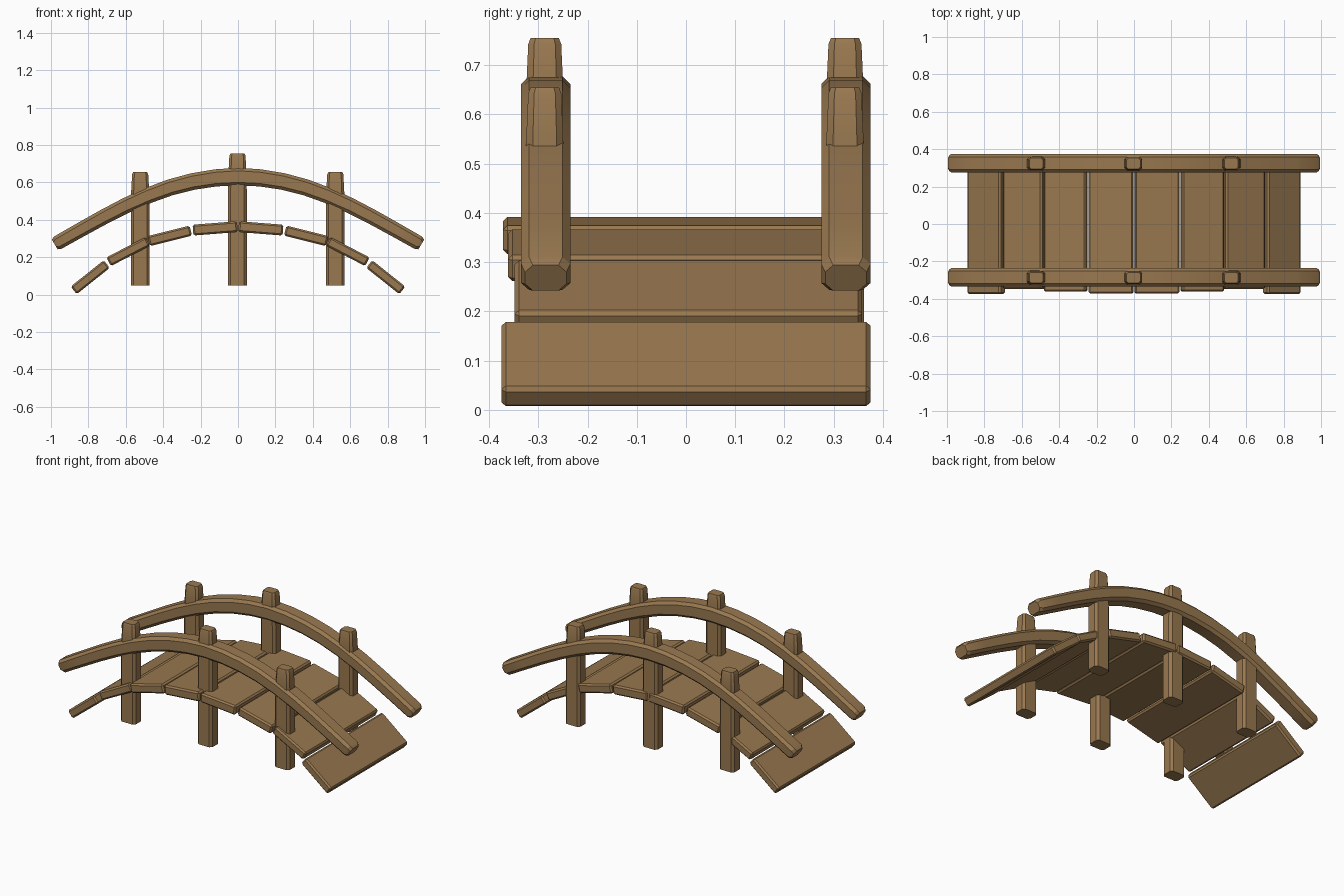
import bpy, bmesh, math
from mathutils import Matrix, Vector

if "Cube" in bpy.data.objects:
    bpy.data.objects.remove(bpy.data.objects["Cube"])

wood = bpy.data.materials.new("wood")
wood.diffuse_color = (0.32, 0.19, 0.08, 1)
wood.use_nodes = True
wood.node_tree.nodes["Principled BSDF"].inputs["Base Color"].default_value = wood.diffuse_color


def finish(name, bm, angle=30):
    bmesh.ops.recalc_face_normals(bm, faces=bm.faces[:])
    mesh = bpy.data.meshes.new(name)
    bm.to_mesh(mesh)
    bm.free()
    mesh.materials.append(wood)
    ob = bpy.data.objects.new(name, mesh)
    bpy.context.collection.objects.link(ob)
    bpy.ops.object.select_all(action='DESELECT')
    ob.select_set(True)
    bpy.context.view_layer.objects.active = ob
    bpy.ops.object.shade_smooth_by_angle(angle=math.radians(angle))
    return ob


def octagon(w, h, c):
    # rectangle w x h with corners cut by c
    a, b = w / 2, h / 2
    return [(a, -b + c), (a, b - c), (a - c, b), (-a + c, b),
            (-a, b - c), (-a, -b + c), (-a + c, -b), (a - c, -b)]


def loft(name, rings, angle=30):
    bm = bmesh.new()
    loops = [[bm.verts.new(p) for p in ring] for ring in rings]
    for r, s in zip(loops, loops[1:]):
        for i in range(len(r)):
            j = (i + 1) % len(r)
            bm.faces.new((r[i], r[j], s[j], s[i]))
    bm.faces.new(loops[0])
    bm.faces.new(loops[-1])
    return finish(name, bm, angle)


# deck planks: x, z, tilt (degrees), length along the arch, thickness, y min, y max
planks = [(0.790, 0.093, 38.5, 0.226, 0.052, -0.375, 0.375),
          (0.587, 0.230, 27.5, 0.236, 0.052, -0.348, 0.358),
          (0.365, 0.314, 14.0, 0.232, 0.055, -0.362, 0.362),
          (0.122, 0.354, 4.5, 0.238, 0.058, -0.372, 0.368)]
for side, label in ((-1, "left"), (1, "right")):
    for n, (x, z, tilt, length, thick, y0, y1) in enumerate(planks):
        bm = bmesh.new()
        bmesh.ops.create_cube(bm, size=1, matrix=Matrix.Diagonal((length, y1 - y0, thick, 1)))
        bmesh.ops.bevel(bm, geom=bm.edges[:], offset=0.009, segments=1, affect='EDGES')
        bm.transform(Matrix.Translation((side * x, (y0 + y1) / 2, z))
                     @ Matrix.Rotation(math.radians(side * tilt), 4, 'Y'))
        finish(f"plank_{label}_{n + 1}", bm)

# arched rail centre line, half span
half = [(0.0, 0.631), (0.12, 0.624), (0.24, 0.605), (0.36, 0.574), (0.48, 0.530),
        (0.60, 0.476), (0.72, 0.414), (0.85, 0.342), (0.965, 0.277), (0.98, 0.268)]
path = [(-x, z) for x, z in reversed(half[1:])] + half

for y, label in ((-0.285, "front"), (0.325, "back")):
    # handrail
    rings = []
    for i, (x, z) in enumerate(path):
        a, b = path[max(i - 1, 0)], path[min(i + 1, len(path) - 1)]
        t = Vector((b[0] - a[0], b[1] - a[1])).normalized()
        end = i in (0, len(path) - 1)
        w = 0.084 if end else 0.1
        h = 0.06 if end else 0.094 - 0.018 * abs(x)
        rings.append([(x - t.y * v, y + u, z + t.x * v) for u, v in octagon(w, h, 0.016)])
    loft(f"rail_{label}", rings)

    # posts, tapered at the top
    for n, (x, top) in enumerate(((-0.523, 0.655), (-0.003, 0.755), (0.52, 0.655))):
        rings = []
        for z, s in ((0.05, 1.0), (top - 0.2, 1.0), (top - 0.1, 0.96), (top - 0.012, 0.86), (top, 0.74)):
            rings.append([(x + u * s, y - 0.002 + v * s, z) for u, v in octagon(0.1, 0.078, 0.014)])
        loft(f"post_{label}_{n + 1}", rings)
